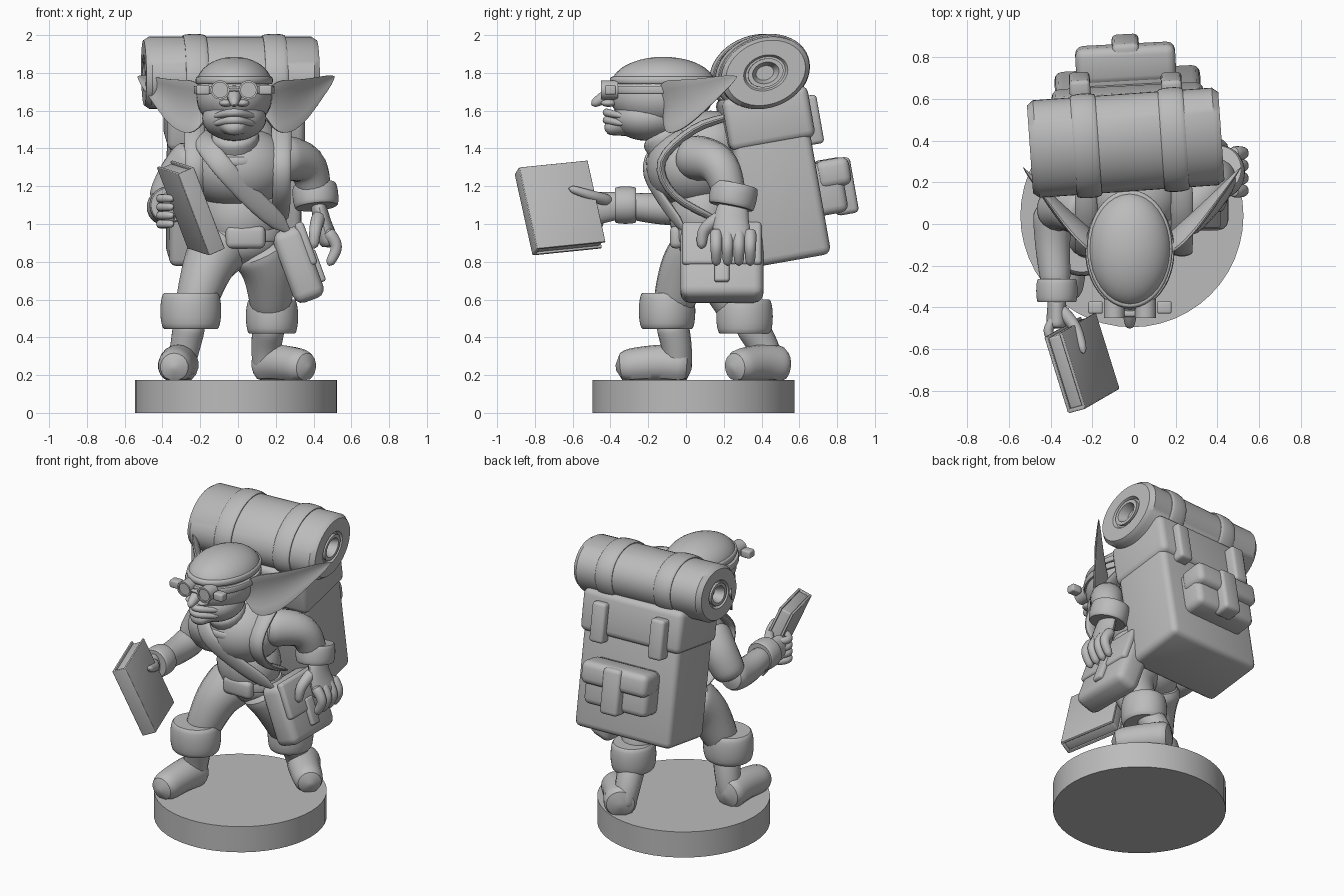
import bpy, bmesh
from math import sin, cos, pi, radians, sqrt
from mathutils import Vector, Matrix, Euler

default_cube = bpy.data.objects.get("Cube")
if default_cube:
    bpy.data.objects.remove(default_cube)

grey = bpy.data.materials.new("plain grey")
grey.use_nodes = True
grey_value = (.5, .5, .5, 1)
grey.diffuse_color = grey_value
grey.node_tree.nodes["Principled BSDF"].inputs["Base Color"].default_value = grey_value

AXIS_X, AXIS_Y, AXIS_Z = Matrix.Identity(3)
parts = []


def finish(name, bm):
    bmesh.ops.recalc_face_normals(bm, faces=bm.faces[:])
    mesh = bpy.data.meshes.new(name)
    bm.to_mesh(mesh)
    bm.free()
    mesh.materials.append(grey)
    part = bpy.data.objects.new(name, mesh)
    bpy.context.collection.objects.link(part)
    parts.append(part)


def skin(name, rings, floor=0):
    """Join equal rings of points into a closed surface, flattened at the floor."""
    bm = bmesh.new()
    loops = [[bm.verts.new((p.x, p.y, max(p.z, floor))) for p in ring] for ring in rings]
    for low, high in zip(loops, loops[1:]):
        for k in range(len(low)):
            bm.faces.new((low[k - 1], low[k], high[k], high[k - 1]))
    bm.faces.new(loops[0])
    bm.faces.new(loops[-1])
    finish(name, bm)


def oval(center, across, upward, sides, cup=0):
    angles = [2 * pi * k / sides for k in range(sides)]
    bend = across.normalized() * upward.length * cup
    return [center + across * cos(a) + upward * sin(a) + bend * sin(a) ** 2 for a in angles]


def limb(name, path, start, end, aspect=1, bulge=0, cup=0, ref=AXIS_X, floor=0, steps=16):
    """Tapered, round-ended tube along a smooth path of points."""
    knots = [Vector(p) for p in path]
    knots = [2 * knots[0] - knots[1]] + knots + [2 * knots[-1] - knots[-2]]

    def along(f):
        i = min(int(f * (len(path) - 1)), len(path) - 2)
        t = f * (len(path) - 1) - i
        a, b, c, d = knots[i:i + 4]
        return b + ((c - a) * t + (2 * a - 5 * b + 4 * c - d) * t ** 2 + (3 * (b - c) + d - a) * t ** 3) / 2

    rings = []
    for step in range(steps + 1):
        f = step / steps
        forward = along(min(f + .02, 1)) - along(max(f - .02, 0))
        across = forward.cross(ref).normalized()
        upward = across.cross(forward).normalized()
        rounding = max(.2, sqrt(1 - abs(2 * f - 1) ** 8))
        radius = (start + (end - start) * f) * (1 + bulge * sin(pi * f)) * rounding
        rings.append(oval(along(f), across * radius, upward * radius * aspect, 18, cup))
    skin(name, rings, floor)


def ball(name, center, radii, floor=0):
    bm = bmesh.new()
    bmesh.ops.create_uvsphere(bm, u_segments=32, v_segments=20, radius=1)
    bm.transform(Matrix.Translation(center) @ Matrix.Diagonal((*radii, 1)))
    for v in bm.verts:
        v.co.z = max(v.co.z, floor)
    finish(name, bm)


def turned(name, center, radii, profile, axis=AXIS_Z, ref=AXIS_Y):
    """Oval lathe: profile holds (distance along axis, radius factor)."""
    across = axis.cross(ref).normalized() * radii[0]
    upward = across.cross(axis).normalized() * radii[1]
    skin(name, [oval(Vector(center) + axis * d, across * k, upward * k, 48) for d, k in profile])


def band(name, center, radii, width, bulge=.1, axis=AXIS_Z, ref=AXIS_Y):
    curve = [(width / 2 * sin(a), 1 + bulge * cos(a)) for a in (pi * k / 8 for k in range(-4, 5))]
    profile = [(-width / 2, .8)] + curve + [(width / 2, .8)]
    turned(name, center, radii, profile, axis.normalized(), ref)


def box(name, size, center, turn=(0, 0, 0), shift=(0, 0, 0), bevel=.01):
    """Rounded block; shift moves it within its turned frame."""
    bm = bmesh.new()
    bmesh.ops.create_cube(bm, size=1, matrix=Matrix.Diagonal((*size, 1)))
    bmesh.ops.bevel(bm, geom=bm.edges[:], offset=bevel, segments=3, profile=.5, affect='EDGES')
    turning = Euler([radians(angle) for angle in turn]).to_matrix().to_4x4()
    bm.transform(Matrix.Translation(center) @ turning @ Matrix.Translation(shift))
    finish(name, bm)


# Round base
base_top = .175
turned("base", (-.01, .04, 0), (.535, .535), [(0, 1), (base_top, 1)])

# Torso, belt and buckle
ball("hips", (0, .12, .9), (.21, .16, .13))
ball("belly", (.02, .09, 1.05), (.21, .18, .22))
ball("chest", (0, .04, 1.3), (.28, .25, .22))
ball("upper_back", (0, .13, 1.42), (.22, .2, .18))
band("belt", (.02, .1, .94), (.21, .16), width=.07, bulge=.04)
box("belt_buckle", (.21, .07, .12), (.04, -.05, .93), bevel=.03)
band("shirt_collar", (-.01, -.06, 1.33), (.15, .14), width=.05)

# Legs, rolled trouser cuffs and boots
limb("right_thigh", [(-.08, .12, .9), (-.16, 0, .77), (-.25, -.09, .5)], start=.17, end=.1)
limb("left_thigh", [(.1, .12, .9), (.16, .18, .74), (.18, .31, .48)], start=.17, end=.1)
band("right_trouser_cuff", (-.25, -.1, .54), (.14, .13), width=.19, bulge=.15)
band("left_trouser_cuff", (.18, .31, .51), (.12, .13), width=.18, bulge=.15)
limb("right_shin", [(-.25, -.08, .5), (-.28, -.05, .35), (-.31, -.04, .2)], start=.09, end=.07)
limb("left_shin", [(.17, .32, .5), (.15, .41, .35), (.15, .46, .2)], start=.09, end=.07)
boot_shape = dict(start=.11, end=.09, floor=base_top)
limb("right_boot", [(-.31, .03, .25), (-.32, -.15, .26), (-.34, -.37, .24)], **boot_shape)
limb("left_boot", [(.13, .52, .25), (.23, .39, .26), (.38, .24, .24)], **boot_shape)

# Neck, head and cap
middle = -.02
limb("neck", [(0, -.02, 1.3), (middle, -.13, 1.5)], start=.12, end=.13)
ball("skull", (middle, -.13, 1.67), (.2, .27, .17))
ball("jaw", (middle, -.2, 1.56), (.17, .19, .12))
ball("cap", (middle, -.12, 1.74), (.2, .275, .145), floor=1.74)
band("cap_rim", (middle, -.12, 1.76), (.195, .27), width=.04, bulge=.05)

# Face
limb("nose", [(middle, -.34, 1.7), (middle, -.43, 1.67), (middle, -.5, 1.63)], start=.05, end=.02)
for side in (-1, 1):
    ball("nostril", (middle + side * .045, -.41, 1.64), (.035, .04, .02))
for name, height in (("upper_lip", 1.59), ("lower_lip", 1.55)):
    corners = [(middle + side * .11, -.33 - .09 * (side == 0), height - .02 * abs(side)) for side in (-1, 0, 1)]
    limb(name, corners, start=.015, end=.015, bulge=.4, ref=AXIS_Z)
limb("chin", [(middle, -.3, 1.54), (middle, -.43, 1.5)], start=.08, end=.03, aspect=1.4)

# Goggles
band("goggle_strap", (middle, -.13, 1.71), (.21, .275), width=.04, bulge=.02)
box("goggle_bridge", (.06, .03, .02), (middle, -.43, 1.71))
for side in (-1, 1):
    lens_rim = [(0, 1), (.09, 1), (.09, .8), (.08, .8)]
    turned("goggle_lens", (middle + side * .075, -.36, 1.71), (.05, .05), lens_rim, axis=-AXIS_Y, ref=AXIS_Z)
    box("goggle_hinge", (.07, .06, .05), (middle + side * .165, -.4, 1.71))

# Pointed ears, cupped toward the front
for side, name in ((-1, "right_ear"), (1, "left_ear")):
    path = [(side * x + middle / 2, y, z) for x, y, z in ((.14, -.12, 1.6), (.3, .03, 1.65), (.52, .27, 1.78))]
    limb(name, path, start=.025, end=.005, aspect=4.5, bulge=.8, cup=side * .35, ref=AXIS_Z)

# Left arm, hanging over the satchel
limb("left_sleeve", [(.18, 0, 1.36), (.36, .17, 1.31), (.42, .25, 1.1)], start=.13, end=.08)
band("left_sleeve_cuff", (.41, .25, 1.15), (.11, .115), width=.12, axis=Vector((.1, -.2, -1)))
limb("left_palm", [(.42, .25, 1.12), (.45, .24, 1), (.49, .25, .88)], start=.08, end=.11, aspect=.5)
for k in range(4):
    y = .16 + k * .06
    limb("left_finger", [(.47, y, .97), (.52, y, .88), (.48, y, .78)], start=.036, end=.025)
limb("left_thumb", [(.43, .2, 1.05), (.41, .1, .97), (.4, .08, .87)], start=.04, end=.025)

# Right arm, reaching forward
limb("right_upper_sleeve", [(-.2, .05, 1.37), (-.31, .08, 1.25), (-.4, .06, 1.08)], start=.13, end=.1)
limb("right_lower_sleeve", [(-.39, .1, 1.1), (-.39, -.1, 1.08), (-.37, -.34, 1.1)], start=.1, end=.07)
band("right_sleeve_cuff", (-.37, -.32, 1.1), (.09, .09), width=.11, axis=-AXIS_Y, ref=AXIS_Z)
limb("right_palm", [(-.37, -.34, 1.1), (-.37, -.5, 1.08)], start=.07, end=.09, aspect=.6)
for k in range(4):
    z = 1 + k * .045
    limb("right_finger", [(-.37, -.44, z), (-.41, -.52, z), (-.34, -.6, z)], start=.026, end=.02, ref=AXIS_Z)
limb("right_thumb", [(-.36, -.4, 1.12), (-.28, -.5, 1.15), (-.24, -.62, 1.19)], start=.035, end=.02)

# Book: page block between two covers and a spine
book = dict(center=(-.25, -.665, 1.085), turn=(6, -23, 15))
box("book_pages", (.07, .36, .45), **book)
box("book_spine", (.09, .02, .47), shift=(0, -.185, 0), bevel=.005, **book)
for side in (-1, 1):
    box("book_cover", (.016, .38, .47), shift=(side * .04, 0, 0), bevel=.004, **book)

# Satchel with flap, tab and cross strap
satchel = dict(center=(.32, .19, .785), turn=(0, -20, 0))
box("satchel", (.17, .44, .4), bevel=.05, **satchel)
box("satchel_flap", (.05, .42, .24), shift=(.075, 0, .09), bevel=.02, **satchel)
box("satchel_tab", (.04, .08, .18), shift=(.09, 0, -.04), bevel=.015, **satchel)
strap_path = [(-.2, .12, 1.5), (-.17, -.12, 1.42), (-.08, -.21, 1.3), (.06, -.14, 1.15), (.27, 0, .96)]
limb("satchel_strap", strap_path, start=.055, end=.055, aspect=.35, ref=AXIS_Y)

# Backpack, all its blocks leaning with the load
lean = (10, 0, 3)
box("backpack", (.7, .42, .88), (middle, .47, 1.24), lean, bevel=.04)
box("backpack_lid", (.73, .46, .28), (middle, .42, 1.56), lean, bevel=.04)
box("back_pocket", (.46, .18, .28), (-.04, .74, 1.19), lean, bevel=.04)
box("pocket_flap", (.48, .18, .15), (-.04, .77, 1.27), lean, bevel=.04)
box("pocket_tab", (.13, .12, .3), (-.04, .83, 1.2), lean, bevel=.025)
for side in (-1, 1):
    box("lid_strap", (.1, .1, .26), (-.04 + side * .22, .66, 1.55), lean, bevel=.02)
    x = side * .23
    limb("shoulder_strap", [(x, .26, 1.58), (x, .04, 1.5), (x, -.13, 1.33), (x, -.06, 1.15), (x, .2, 1)],
         start=.025, end=.02, aspect=2.3)

# Bedroll with rolled ends and two straps
roll = dict(axis=Vector((1, .07, 0)).normalized(), ref=Vector((0, -.34, .94)))
roll_end = [(.4, .2), (.46, .3), (.46, .4), (.44, .4), (.44, .45), (.46, .5), (.46, .9), (.43, 1)]
roll_profile = [(-d, k) for d, k in roll_end] + roll_end[::-1]
turned("bedroll", (-.04, .39, 1.8), (.24, .185), roll_profile, **roll)
for side in (-1, 1):
    band("bedroll_strap", (middle + side * .21, .39 + side * .015, 1.8), (.245, .19), width=.12, bulge=.05, **roll)

# Smooth shading that keeps edges sharp
bpy.ops.object.select_all(action='DESELECT')
for part in parts:
    part.select_set(True)
bpy.context.view_layer.objects.active = parts[0]
bpy.ops.object.shade_smooth_by_angle(angle=radians(35))
